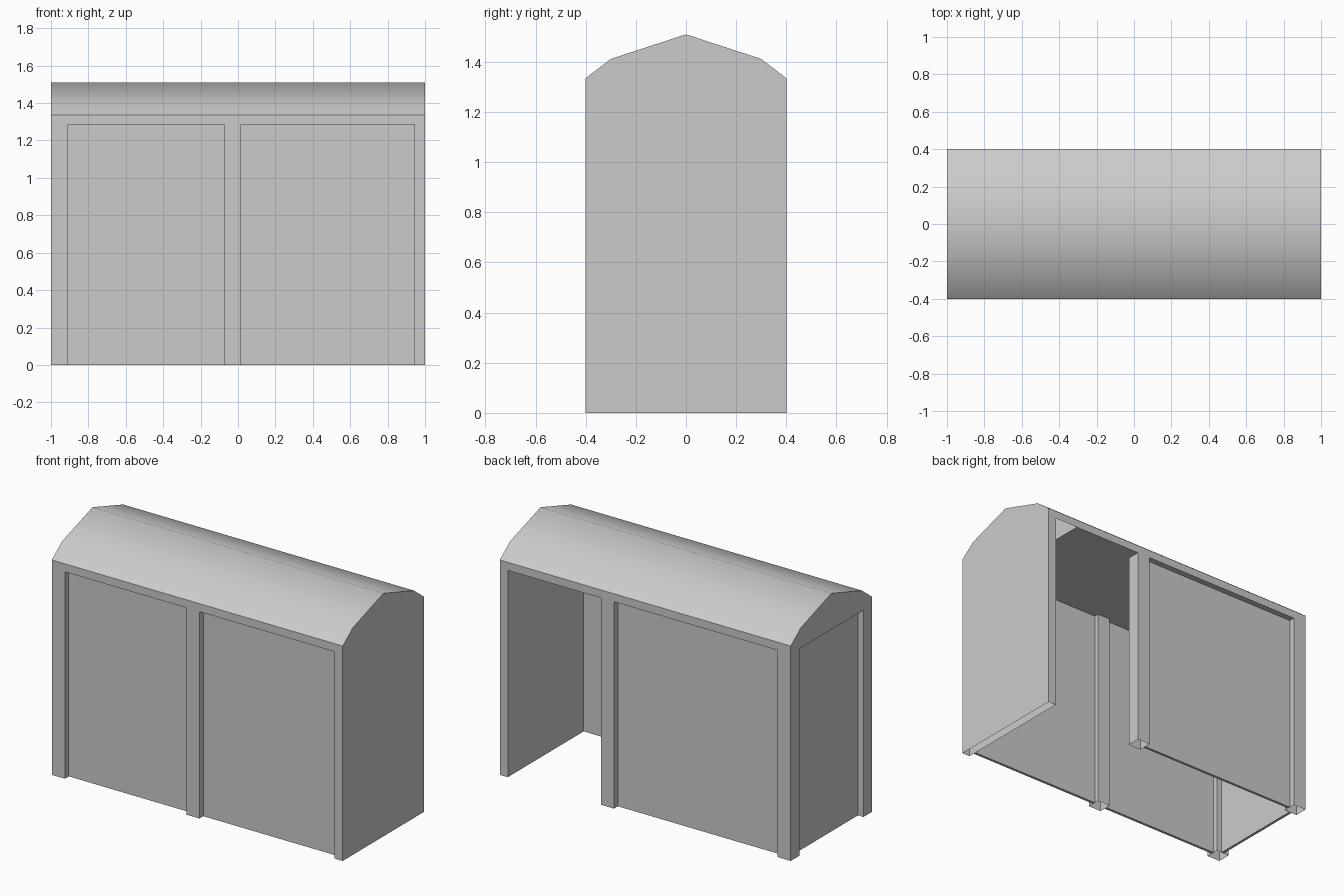
import bpy, bmesh

if "Cube" in bpy.data.objects:
    bpy.data.objects.remove(bpy.data.objects["Cube"])

TOP = 1.285      # opening height
W = 0.085        # post depth
PO, PI = 0.362, 0.345   # outer / inner panel planes


def add_object(name, bm):
    bmesh.ops.recalc_face_normals(bm, faces=bm.faces)
    mesh = bpy.data.meshes.new(name)
    bm.to_mesh(mesh)
    bm.free()
    ob = bpy.data.objects.new(name, mesh)
    bpy.context.collection.objects.link(ob)
    return ob


def box(name, x0, x1, y0, y1, z0=0.0, z1=TOP, open_ends=False):
    bm = bmesh.new()
    bmesh.ops.create_cube(bm, size=1)
    for v in bm.verts:
        v.co.x = x0 if v.co.x < 0 else x1
        v.co.y = y0 if v.co.y < 0 else y1
        v.co.z = z0 if v.co.z < 0 else z1
    if open_ends:
        bm.normal_update()
        caps = [f for f in bm.faces if abs(f.normal.z) > 0.5]
        bmesh.ops.delete(bm, geom=caps, context='FACES_ONLY')
    return add_object(name, bm)


def sheet(name, points):
    bm = bmesh.new()
    bm.faces.new([bm.verts.new(p) for p in points])
    return add_object(name, bm)


# Hollow roof: gable profile run along x, open underneath
profile = [(-0.4, TOP), (-0.4, 1.335), (-0.3, 1.412), (0, 1.51),
           (0.3, 1.412), (0.4, 1.335), (0.4, TOP)]
bm = bmesh.new()
left = [bm.verts.new((-1, y, z)) for y, z in profile]
right = [bm.verts.new((1, y, z)) for y, z in profile]
bm.faces.new(left)
bm.faces.new(right)
for i in range(len(profile) - 1):
    bm.faces.new((left[i], left[i + 1], right[i + 1], right[i]))
roof = add_object("roof", bm)
for p in roof.data.polygons:
    p.use_smooth = True
bpy.context.view_layer.objects.active = roof
roof.select_set(True)
bpy.ops.object.shade_smooth_by_angle(angle=0.72)
roof.select_set(False)

# Ceiling, stopping short of the right wall, with its bulkhead
CX = 0.78
sheet("ceiling", [(-1, -0.4, TOP), (-1, 0.4, TOP), (CX, 0.4, TOP), (CX, -0.4, TOP)])
sheet("ceiling_bulkhead", [(CX, y, z) for y, z in profile])

# Solid right end wall
box("right_wall", 0.945, 1, -0.4, 0.4, open_ends=True)

# Posts, open at the ends
for name, x0, side in (("front_left_post", -1, -1), ("front_middle_post", -0.075, -1),
                       ("back_left_post", -1, 1), ("back_middle_post", 0.215, 1)):
    a, b = sorted((side * 0.4, side * (0.4 - W)))
    box(name, x0, x0 + 0.09, a, b, open_ends=True)

# Recessed panels; the right back bay stays open
box("front_left_panel", -0.91, -0.075, -PO, -PI)
box("front_right_panel", 0.015, 0.945, -PO, -PI)
box("back_left_panel", -0.91, 0.215, PI, PO)
box("left_panel", -0.962, -0.945, -0.4 + W, 0.4 - W)
